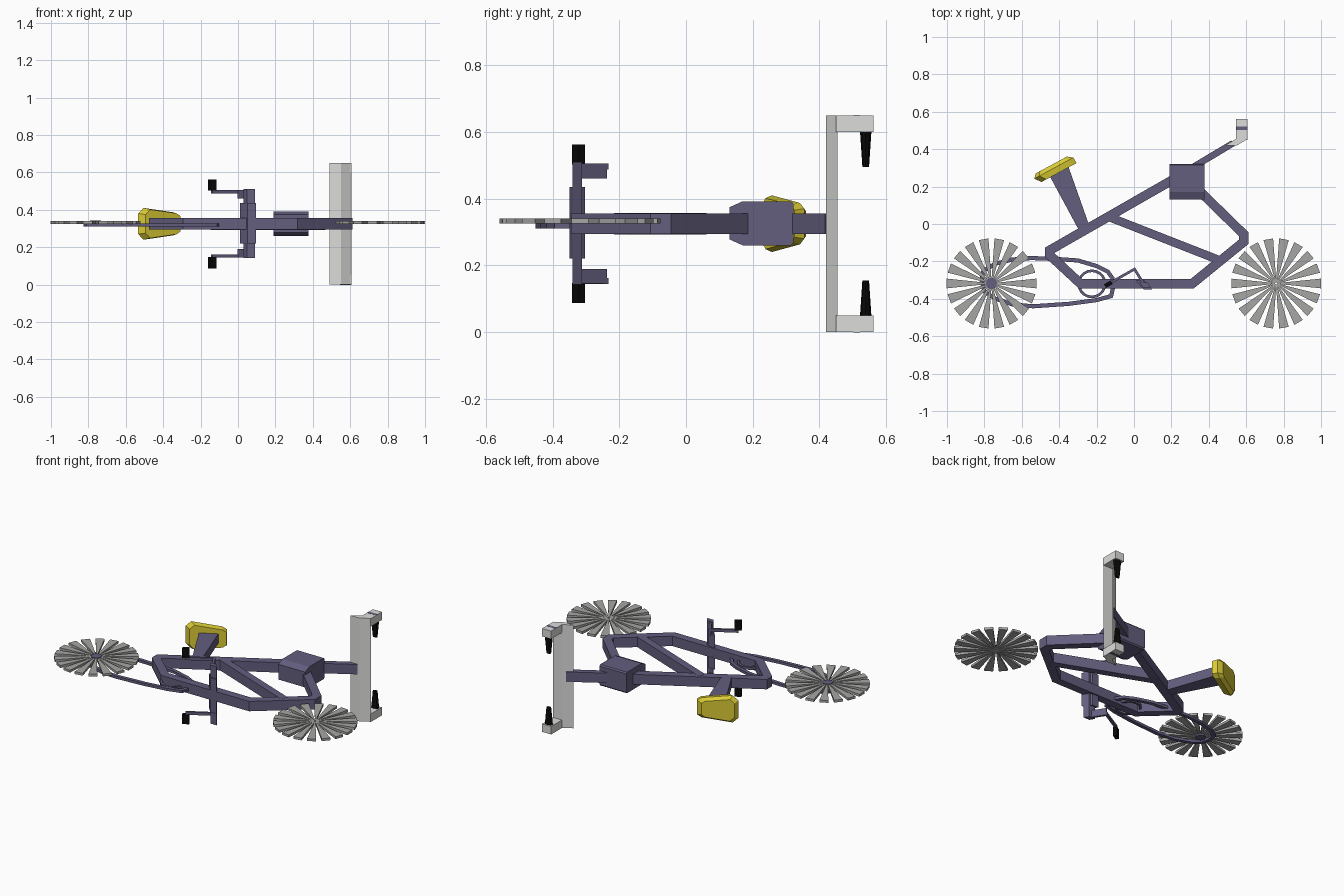
import bpy, bmesh, math
from mathutils import Vector

if "Cube" in bpy.data.objects:
    bpy.data.objects.remove(bpy.data.objects["Cube"])


def material(name, rgb):
    m = bpy.data.materials.new(name)
    m.diffuse_color = (*rgb, 1)
    m.use_nodes = True
    m.node_tree.nodes["Principled BSDF"].inputs["Base Color"].default_value = m.diffuse_color
    return m


PURPLE = material("dusky purple", (0.125, 0.112, 0.21))
SILVER = material("light grey", (0.72, 0.72, 0.71))
GREY = material("wheel grey", (0.38, 0.38, 0.375))
YELLOW = material("yellow", (0.70, 0.59, 0.035))
BLACK = material("black", (0.003, 0.003, 0.003))
MID = 0.325  # centre plane of the bicycle, which lies on its side


def finish(name, bm, mat):
    bmesh.ops.recalc_face_normals(bm, faces=bm.faces)
    me = bpy.data.meshes.new(name)
    bm.to_mesh(me)
    bm.free()
    me.materials.append(mat)
    ob = bpy.data.objects.new(name, me)
    bpy.context.collection.objects.link(ob)
    return ob


def skin(bm, rings, closed=False):
    """Join equal vertex rings with quads; cap the ends unless closed."""
    vs = [[bm.verts.new(p) for p in r] for r in rings]
    n = len(vs[0])
    for i in range(len(vs) - (0 if closed else 1)):
        a, b = vs[i], vs[(i + 1) % len(vs)]
        for j in range(n):
            k = (j + 1) % n
            bm.faces.new((a[j], a[k], b[k], b[j]))
    if not closed:
        bm.faces.new(vs[0])
        bm.faces.new(vs[-1])


def prism(name, pts, z0, z1, mat):
    bm = bmesh.new()
    skin(bm, [[(x, y, z) for x, y in pts] for z in (z0, z1)])
    return finish(name, bm, mat)


def box(name, x0, x1, y0, y1, z0, z1, mat):
    return prism(name, [(x0, y0), (x1, y0), (x1, y1), (x0, y1)], z0, z1, mat)


def strip(name, pts, width, height, mat, closed=False):
    """Rectangular bar with mitred corners along points (x, y, z)."""
    P = [Vector(p) for p in pts]
    n, rings = len(P), []
    for i, p in enumerate(P):
        a = P[i - 1] if closed or i else None
        b = P[(i + 1) % n] if closed or i < n - 1 else None
        d = [q.xy.normalized() for q in ((p - a) if a else None, (b - p) if b else None) if q]
        t = (d[0] + d[-1]).normalized()
        side = Vector((-t.y, t.x, 0)) * (width / 2 / max(0.5, t.dot(d[0])))
        up = Vector((0, 0, height / 2))
        rings.append([p + side + up, p - side + up, p - side - up, p + side - up])
    bm = bmesh.new()
    skin(bm, rings, closed)
    return finish(name, bm, mat)


# Frame: one bent bar, a thinner handlebar stem and a diagonal brace
frame = [(0.28, 0.278), (-0.45, -0.14), (-0.45, -0.167), (-0.285, -0.32),
         (0.31, -0.32), (0.587, -0.095), (0.587, -0.055), (0.29, 0.235)]
strip("frame", [(x, y, MID) for x, y in frame], 0.05, 0.062, PURPLE)
strip("handlebar_stem", [(0.28, 0.283, MID), (0.53, 0.432, MID)], 0.035, 0.062, PURPLE)
strip("frame_brace", [(-0.14, 0.04, MID), (0.46, -0.195, MID)], 0.045, 0.064, PURPLE)

# Head box with chamfered profile, extruded along x
bm = bmesh.new()
prof = [(0.13, 0.278), (0.17, 0.26), (0.315, 0.26), (0.322, 0.268),
        (0.322, 0.384), (0.315, 0.392), (0.17, 0.392), (0.13, 0.374)]
skin(bm, [[(x, y, z) for y, z in prof] for x in (0.19, 0.376)])
finish("head_box", bm, PURPLE)

# Seat post widening towards the seat
prism("seat_post", [(-0.28, -0.06), (-0.235, -0.02), (-0.35, 0.305), (-0.45, 0.255)],
      MID - 0.03, MID + 0.03, PURPLE)

# Seat: tapered outline in three layers, tilted
outline = [(-0.12, 0.055), (-0.088, 0.085), (0.09, 0.062), (0.117, 0.045),
           (0.117, -0.045), (0.09, -0.062), (-0.088, -0.085), (-0.12, -0.055)]
d, nrm, c = Vector((0.88, 0.475, 0)), Vector((-0.475, 0.88, 0)), Vector((-0.425, 0.294, MID))
bm = bmesh.new()
skin(bm, [[c + d * (u * s + o) + nrm * v + Vector((0, 0, w * s)) for u, w in outline]
          for v, s, o in ((-0.028, 0.9, 0.014), (0.006, 1, 0), (0.027, 0.8, -0.004))])
finish("seat", bm, YELLOW)

# Wheels made of flat wedge blades
BLADES, R = 18, 0.24
for name, cx in (("rear_wheel", -0.762), ("front_wheel", 0.76)):
    bm = bmesh.new()
    for i in range(BLADES):
        a = 2 * math.pi * i / BLADES
        ring = [(0.006, -0.002), (R, -0.026), (R, 0.026), (0.006, 0.002)]
        pts = [(cx + u * math.cos(a) - v * math.sin(a),
                -0.318 + u * math.sin(a) + v * math.cos(a)) for u, v in ring]
        skin(bm, [[(x, y, z) for x, y in pts] for z in (0.325, 0.34)])
    finish(name, bm, GREY)


def circle(cx, cy, r, n):
    return [(cx + r * math.cos(2 * math.pi * i / n), cy + r * math.sin(2 * math.pi * i / n))
            for i in range(n)]


prism("rear_hub", circle(-0.762, -0.318, 0.03, 12), 0.315, 0.344, PURPLE)

# Chain loop and chain ring
chain = [(-0.815, -0.30), (-0.805, -0.25), (-0.74, -0.212), (-0.65, -0.19), (-0.55, -0.182),
         (-0.40, -0.188), (-0.30, -0.195), (-0.20, -0.225), (-0.14, -0.255), (-0.115, -0.29),
         (-0.112, -0.34), (-0.122, -0.385), (-0.20, -0.407), (-0.35, -0.427), (-0.54, -0.44),
         (-0.65, -0.43), (-0.74, -0.40), (-0.80, -0.36)]
strip("chain", [(x, y, 0.319) for x, y in chain], 0.022, 0.016, PURPLE, True)
strip("chain_ring", [(x, y, 0.319) for x, y in circle(-0.225, -0.32, 0.07, 20)],
      0.014, 0.016, PURPLE, True)

# Crank axle, bent arms and pedals, mirrored about the centre plane
prism("crank_axle", [(0.01, -0.303), (0.055, -0.303), (0.096, -0.35), (0.051, -0.35)],
      0.22, 0.435, PURPLE)
prism("crank_spindle", [(0.047, -0.34), (0.09, -0.34), (0.072, -0.312), (0.029, -0.312)],
      0.142, 0.51, PURPLE)
for side, s in (("upper", 1), ("lower", -1)):
    strip(side + "_crank_link", [(0.055, -0.325, MID + s * 0.158), (0.002, -0.24, MID + s * 0.158)],
          0.014, 0.044, PURPLE)
    strip(side + "_crank_arm", [(0.008, -0.238, MID + s * 0.172), (-0.14, -0.322, MID + s * 0.172)],
          0.014, 0.018, PURPLE)
    strip(side + "_pedal", [(-0.155, -0.332, MID + s * 0.208), (-0.120, -0.312, MID + s * 0.208)],
          0.022, 0.06, BLACK)

# Handlebar: slanted cross bar, two end arms and tapered grips
prism("handlebar", [(0.488, 0.42), (0.55, 0.42), (0.608, 0.455), (0.545, 0.455)],
      0, 0.65, SILVER)
for side, s in (("upper", 1), ("lower", -1)):
    z0, z1 = sorted((MID + s * 0.275, MID + s * 0.325))
    box(side + "_handlebar_arm", 0.545, 0.608, 0.45, 0.562, z0, z1, SILVER)
    zt = MID + s * 0.325
    box(side + "_arm_band", 0.545, 0.608, 0.503, 0.522, zt - 0.001, zt + 0.0005, PURPLE)
    bm = bmesh.new()
    skin(bm, [[(0.577 + (x - 0.577) * 1.6, y, MID + s * h) for x, y in circle(0.577, 0.539, r, 8)]
              for h, r in ((0.275, 0.017), (0.17, 0.010))])
    finish(side + "_grip", bm, BLACK)
